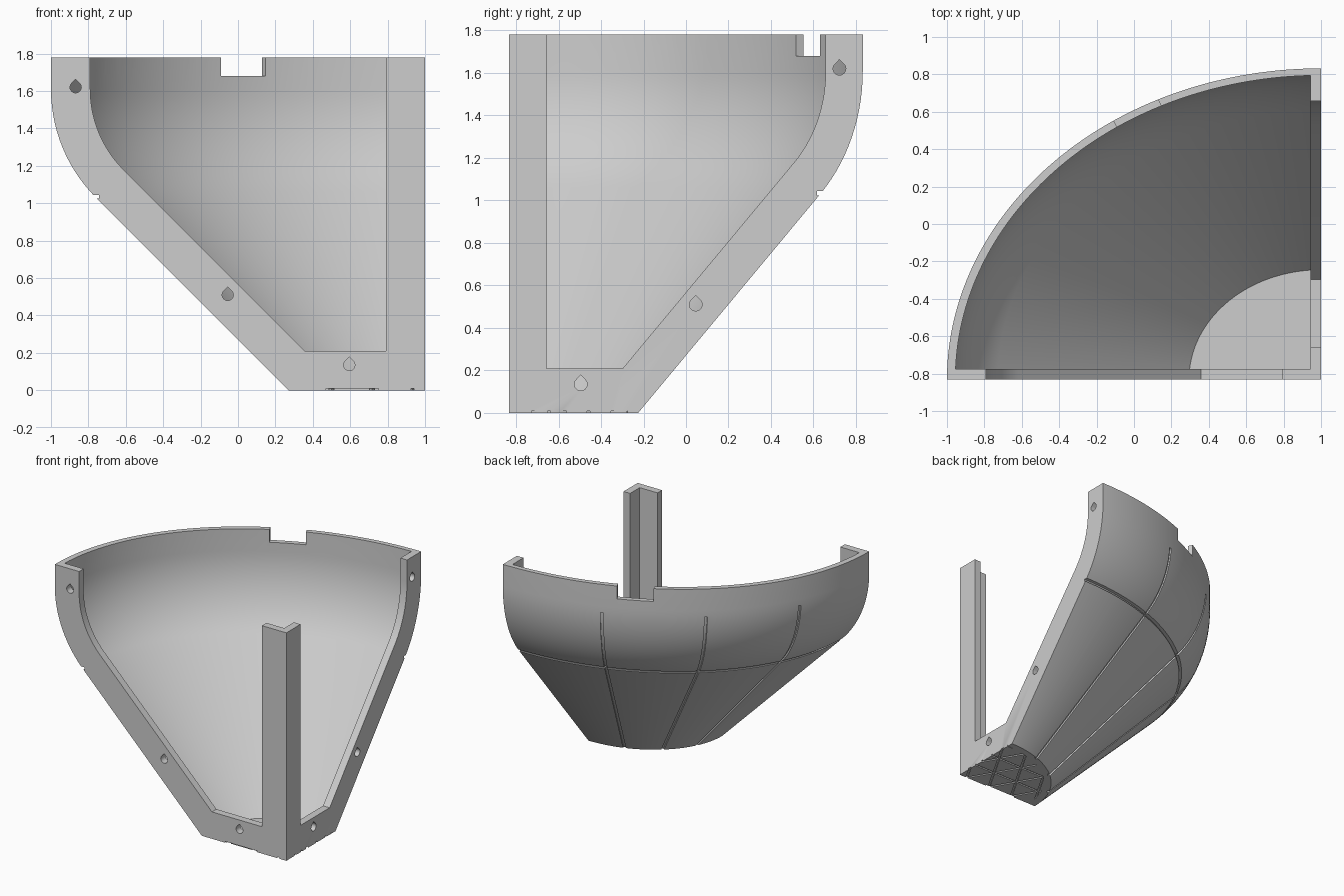
import bpy, bmesh
from math import sin, cos, pi, radians, atan2
from mathutils import Matrix

default = bpy.data.objects.get("Cube")
if default:
    bpy.data.objects.remove(default, do_unlink=True)

AX, AY, SQUASH = 1.0, -0.832, 0.832      # corner axis and ellipse ratio
TOP = 1.78

grey = bpy.data.materials.new("light_grey")
grey.use_nodes = True
COLOR = (0.61, 0.61, 0.61, 1)
grey.diffuse_color = COLOR
grey.node_tree.nodes["Principled BSDF"].inputs["Base Color"].default_value = COLOR


def finish(name, bm):
    bmesh.ops.remove_doubles(bm, verts=bm.verts, dist=1e-5)
    bmesh.ops.recalc_face_normals(bm, faces=bm.faces)
    mesh = bpy.data.meshes.new(name)
    bm.to_mesh(mesh)
    bm.free()
    ob = bpy.data.objects.new(name, mesh)
    bpy.context.collection.objects.link(ob)
    return ob


def loft(name, rings):
    """Closed solid through matching rings of points, capped at both ends."""
    bm = bmesh.new()
    rings = [[bm.verts.new(p) for p in ring] for ring in rings]
    for a, b in zip(rings, rings[1:]):
        for j in range(len(a)):
            bm.faces.new((a[j - 1], a[j], b[j], b[j - 1]))
    bm.faces.new(rings[0])
    bm.faces.new(rings[-1])
    return finish(name, bm)


def profile(inset, z0, z1, steps=14):
    """Sloped wall, rounded shoulder and upright rim, moved inwards by inset."""
    R = 0.82 - inset
    arc = [(1.18 + R * cos(t), 1.61 - R * sin(t))
           for t in (pi / 4 * (1 - i / steps) for i in range(steps + 1))]
    r, z = arc[0]
    return [(r - z + z0, z0)] + arc + [(1.18 + R, z1)]


def revolve(name, prof, over=0.0, n=72):
    """Quarter turn of a closed profile, run past both ends by an angle."""
    turns = [-over + (pi / 2 + 2 * over) * i / n for i in range(n + 1)]
    return loft(name, [[(AX - r * cos(a), AY + SQUASH * r * sin(a), z) for r, z in prof]
                       for a in turns])


def flange_cutter(name, pts, side):
    """Prism through the front flange, or through the side flange."""
    if side:
        return loft(name, [[(x, AY + SQUASH * r, z) for r, z in pts] for x in (1.1, 0.9)])
    return loft(name, [[(AX - r, y, z) for r, z in pts] for y in (-0.95, -0.73)])


def boxes(name, specs):
    """Boxes given as centre, size and turn about z."""
    bm = bmesh.new()
    for centre, size, turn in specs:
        m = (Matrix.Translation(centre) @ Matrix.Rotation(turn, 4, "Z")
             @ Matrix.Diagonal((*size, 1)))
        bmesh.ops.create_cube(bm, size=1, matrix=m)
    return finish(name, bm)


def boolean(target, cutter, op="DIFFERENCE", use_self=False):
    mod = target.modifiers.new("cut", "BOOLEAN")
    mod.operation, mod.object, mod.solver = op, cutter, "EXACT"
    mod.use_self = use_self
    bpy.context.view_layer.objects.active = target
    bpy.ops.object.modifier_apply(modifier=mod.name)
    bpy.data.objects.remove(cutter, do_unlink=True)


# Solid quarter with a notch in the rim, then the hollow behind the flanges
body = revolve("quarter_pod_shell", [(0, 0)] + profile(0, 0, TOP) + [(0, TOP)])
boolean(body, boxes("notch", [((0.01, 0.61, 1.78), (0.262, 0.3, 0.2), atan2(0.12, 0.24))]))
cavity = revolve("cavity", [(0, 0.04)] + profile(0.045, 0.04, 2) + [(0, 2)])
boolean(cavity, boxes("behind_flanges", [((-0.557, 0.724, 1), (3, 3, 4), 0)]), "INTERSECT")
boolean(body, cavity)

# Open windows and teardrop bolt holes in both flanges
for side in (False, True):
    window = profile(0.21, 0.21, 2) + [(0.21, 2), (0.21, 0.21)]
    boolean(body, flange_cutter("window", window, side))
    width = 0.03 / (SQUASH if side else 1)
    for r, z in ((1.868, 1.62), (1.055, 0.51), (0.405, 0.135)):
        drop = [(r + width * cos(a), z + 0.03 * sin(a))
                for a in (radians(135 + 15 * i) for i in range(19))]
        boolean(body, flange_cutter("hole", drop + [(r, z + 0.043)], side))

# Three radial grooves up the outside wall
wall = [p for p in profile(0.012, -0.05, TOP) if p[1] < 1.55]
skin = revolve("rib_grooves", wall + [(1.986, 1.56), (2.25, 1.56), (0.9, -0.05)])
slabs = []
for turn in (22.5, 45, 67.5):
    dx, dy = -cos(radians(turn)), SQUASH * sin(radians(turn))
    slabs.append(((AX + 1.3 * dx, AY + 1.3 * dy, 0.7), (1.8, 0.02, 2), atan2(dy, dx)))
boolean(skin, boxes("slabs", slabs), "INTERSECT")
boolean(body, skin)

# Level groove below the shoulder
groove = [(1.742, 1.024), (1.85, 1.024), (1.85, 1.044), (1.742, 1.044)]
boolean(body, revolve("ring_groove", groove, over=0.1))

# Triangular grid of grooves under the floor
step = 0.187
lines = [((0.5, AY + step * i, 0), (2, 0.014, 0.02), 0) for i in (1, 2, 3)]
lines.append(((0.61, AY, 0), (0.28, 0.02, 0.02), 0))
for turn in (60, -60):
    for i in range(-3, 8):
        lines.append(((i * step / sin(pi / 3) + 0.5, AY, 0), (2, 0.0141, 0.02), radians(turn)))
disc = revolve("floor_grooves", [(0, -0.05), (0.67, -0.05), (0.67, 0.05), (0, 0.05)], over=0.3)
boolean(disc, boxes("lattice", lines), "INTERSECT", True)
boolean(body, disc, use_self=True)

# Finish
body.data.materials.clear()
body.data.materials.append(grey)
for p in body.data.polygons:
    p.material_index = 0
for ob in bpy.context.selected_objects:
    ob.select_set(False)
body.select_set(True)
bpy.context.view_layer.objects.active = body
bpy.ops.object.shade_smooth_by_angle(angle=radians(30))
